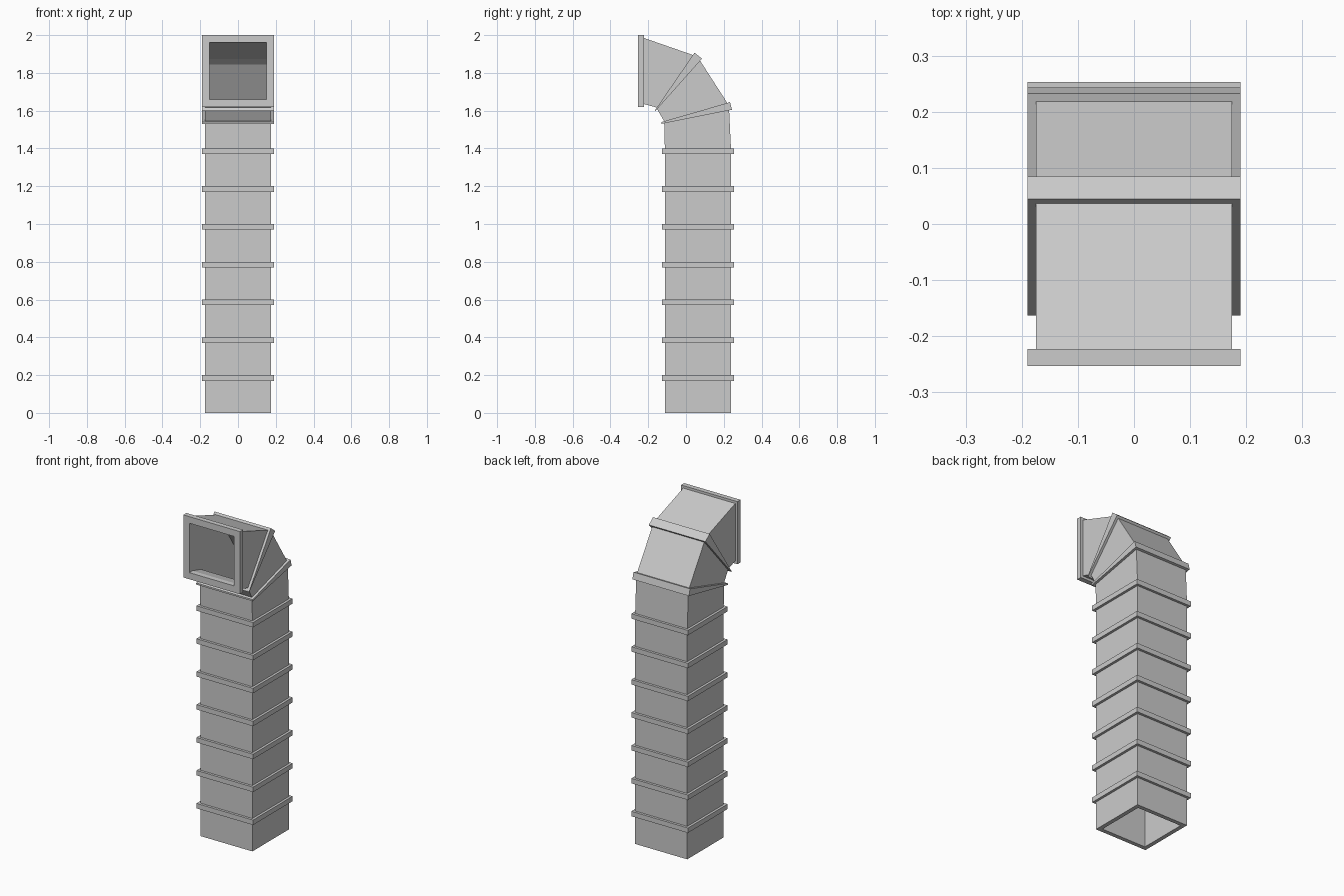
import bpy, bmesh
from mathutils import Vector

if "Cube" in bpy.data.objects:
    bpy.data.objects.remove(bpy.data.objects["Cube"])

RIM, STEP, WALL = 0.19, 0.015, 0.04   # flange half width, inset to duct skin, inset to bore


def ring(line, inset):
    """Rectangle spanning a side-view (y, z) line, inset on all sides."""
    a, b = Vector(line[0]), Vector(line[1])
    d = (b - a).normalized() * inset
    a, b, w = a + d, b - d, RIM - inset
    return [(-w, *a), (w, *a), (w, *b), (-w, *b)]


def loft_loop(name, rings):
    """Skin the rings in order and close the last back to the first."""
    bm = bmesh.new()
    vs = [[bm.verts.new(p) for p in r] for r in rings]
    for i, r in enumerate(vs):
        s = vs[(i + 1) % len(vs)]
        for j in range(4):
            k = (j + 1) % 4
            bm.faces.new((r[j], r[k], s[k], s[j]))
    bmesh.ops.recalc_face_normals(bm, faces=bm.faces)
    mesh = bpy.data.meshes.new(name)
    bm.to_mesh(mesh)
    bm.free()
    ob = bpy.data.objects.new(name, mesh)
    bpy.context.collection.objects.link(ob)
    return ob


def flange(name, a, b):
    loft_loop(name, [ring(a, STEP), ring(a, 0), ring(b, 0), ring(b, STEP)])


def level(z):
    return ((-0.127, z), (0.253, z))


# Side-view lines of the elbow seams and the mouth
lower = [((-0.13, 1.53), (0.243, 1.605)), ((-0.13, 1.54), (0.233, 1.645))]
upper = [((-0.163, 1.597), (0.085, 1.875)), ((-0.163, 1.604), (0.045, 1.907))]
mouth = [((-0.223, 1.62), (-0.223, 2.0)), ((-0.253, 1.62), (-0.253, 2.0))]

# Hollow duct: outer skin up, bore back down
path = [level(0), level(1.4)] + lower + upper + mouth
loft_loop("duct", [ring(l, STEP) for l in path] + [ring(l, WALL) for l in reversed(path)])

# Flanges on the straight run
for i in range(7):
    z = 0.2 * (i + 1)
    flange(f"flange_{i + 1}", level(z - 0.03), level(z))

# Wedge-shaped elbow seams and the mouth frame
flange("elbow_flange_lower", *lower)
flange("elbow_flange_upper", *upper)
flange("mouth_frame", *mouth)
